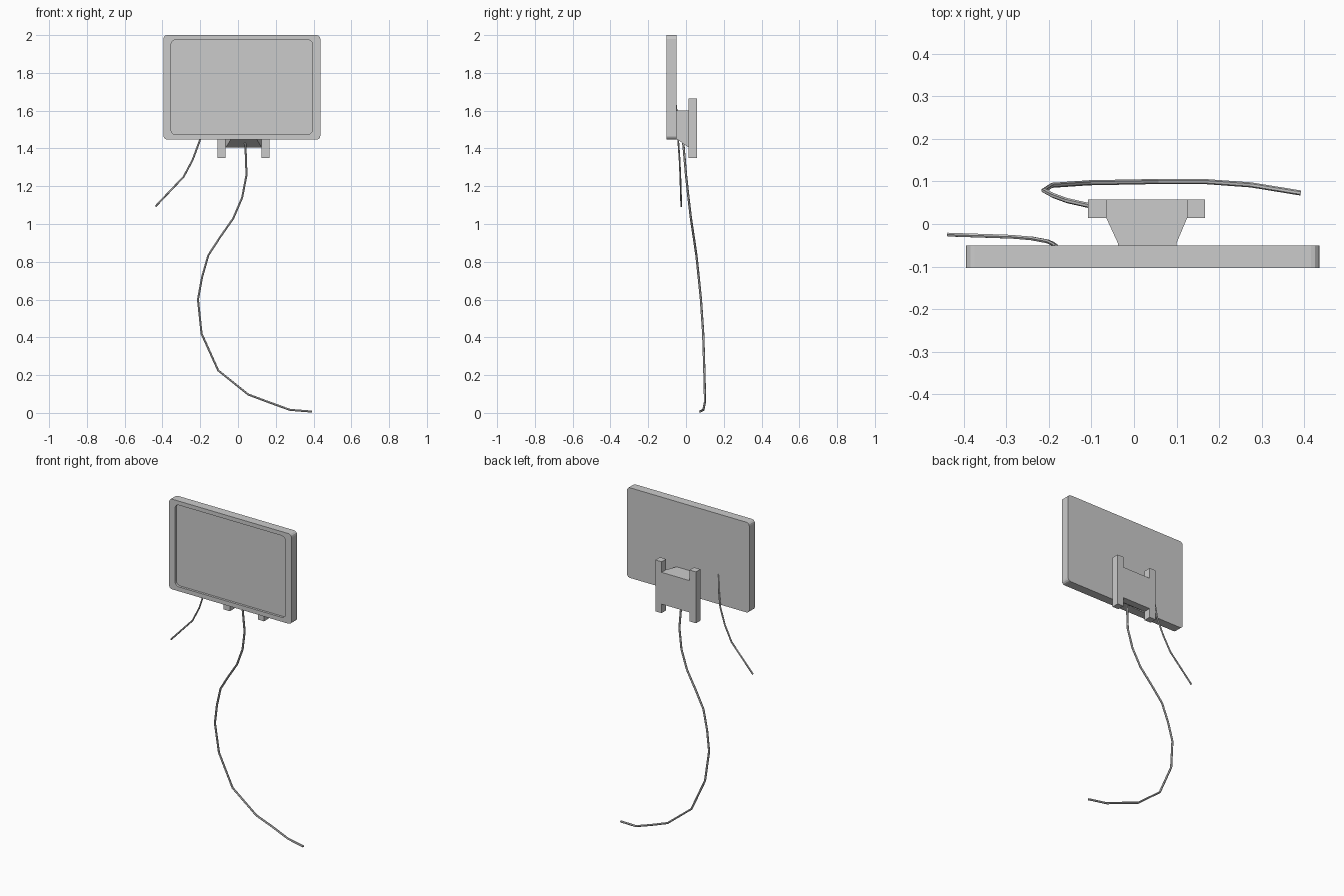
import bpy, bmesh, math

if "Cube" in bpy.data.objects:
    bpy.data.objects.remove(bpy.data.objects["Cube"])


def make_object(name, bm):
    bmesh.ops.recalc_face_normals(bm, faces=bm.faces)
    mesh = bpy.data.meshes.new(name)
    bm.to_mesh(mesh)
    bm.free()
    ob = bpy.data.objects.new(name, mesh)
    bpy.context.collection.objects.link(ob)
    return ob


def loft(name, rings):
    """Join rings of equal point count and cap both ends."""
    bm = bmesh.new()
    loops = [[bm.verts.new(p) for p in ring] for ring in rings]
    for a, b in zip(loops, loops[1:]):
        for i in range(len(a)):
            j = (i + 1) % len(a)
            bm.faces.new((a[i], a[j], b[j], b[i]))
    bm.faces.new(loops[0])
    bm.faces.new(loops[-1])
    return make_object(name, bm)


def rounded_rect(x0, x1, z0, z1, y, r, steps=3):
    corners = [(x1 - r, z1 - r), (x0 + r, z1 - r), (x0 + r, z0 + r), (x1 - r, z0 + r)]
    pts = []
    for k, (cx, cz) in enumerate(corners):
        for s in range(steps + 1):
            a = math.pi / 2 * (k + s / steps)
            pts.append((cx + r * math.cos(a), y, cz + r * math.sin(a)))
    return pts


def rect(x0, x1, z0, z1, y):
    return [(x1, y, z1), (x0, y, z1), (x0, y, z0), (x1, y, z0)]


def cable(name, points, radius):
    cu = bpy.data.curves.new(name, 'CURVE')
    cu.dimensions = '3D'
    cu.bevel_depth = radius
    cu.bevel_resolution = 1
    cu.use_fill_caps = True
    sp = cu.splines.new('POLY')
    sp.points.add(len(points) - 1)
    for p, co in zip(sp.points, points):
        p.co = (*co, 1)
    sp.use_smooth = False
    ob = bpy.data.objects.new(name, cu)
    bpy.context.collection.objects.link(ob)
    return ob


# Screen panel with a recessed display
outer = (-0.395, 0.436, 1.447, 2.0)
inner = (-0.355, 0.394, 1.474, 1.975)
loft("screen", [
    rounded_rect(*outer, -0.05, 0.02),
    rounded_rect(*outer, -0.104, 0.02),
    rounded_rect(*inner, -0.104, 0.025),
    rounded_rect(*inner, -0.09, 0.025),
])

# Wall bracket: two upright posts
for side, x0, x1 in (("left", -0.108, -0.065), ("right", 0.125, 0.167)):
    loft(f"bracket_post_{side}", [rect(x0, x1, 1.35, 1.665, y) for y in (0.014, 0.058)])

# Bracket centre, tapering forward to the screen
loft("bracket_centre", [
    rect(-0.065, 0.125, 1.405, 1.6, 0.058),
    rect(-0.065, 0.125, 1.405, 1.6, 0.014),
    rect(-0.038, 0.1, 1.447, 1.6, -0.045),
    rect(-0.038, 0.1, 1.447, 1.6, -0.051),
])

# Long power cable down to the floor
cable("power_cable", [
    (0.036, -0.018, 1.46), (0.040, -0.012, 1.40), (0.045, 0.0, 1.26),
    (0.022, 0.013, 1.14), (-0.025, 0.026, 1.03), (-0.095, 0.041, 0.93),
    (-0.157, 0.055, 0.835), (-0.19, 0.067, 0.72), (-0.212, 0.079, 0.60),
    (-0.193, 0.091, 0.42), (-0.105, 0.097, 0.225), (0.055, 0.1, 0.097),
    (0.165, 0.1, 0.056), (0.275, 0.092, 0.016), (0.392, 0.073, 0.007),
], 0.006)

# Short loose cable behind the screen
cable("loose_cable", [
    (-0.183, -0.052, 1.63), (-0.19, -0.047, 1.53), (-0.203, -0.041, 1.44),
    (-0.24, -0.034, 1.34), (-0.288, -0.03, 1.25), (-0.437, -0.025, 1.093),
], 0.005)
